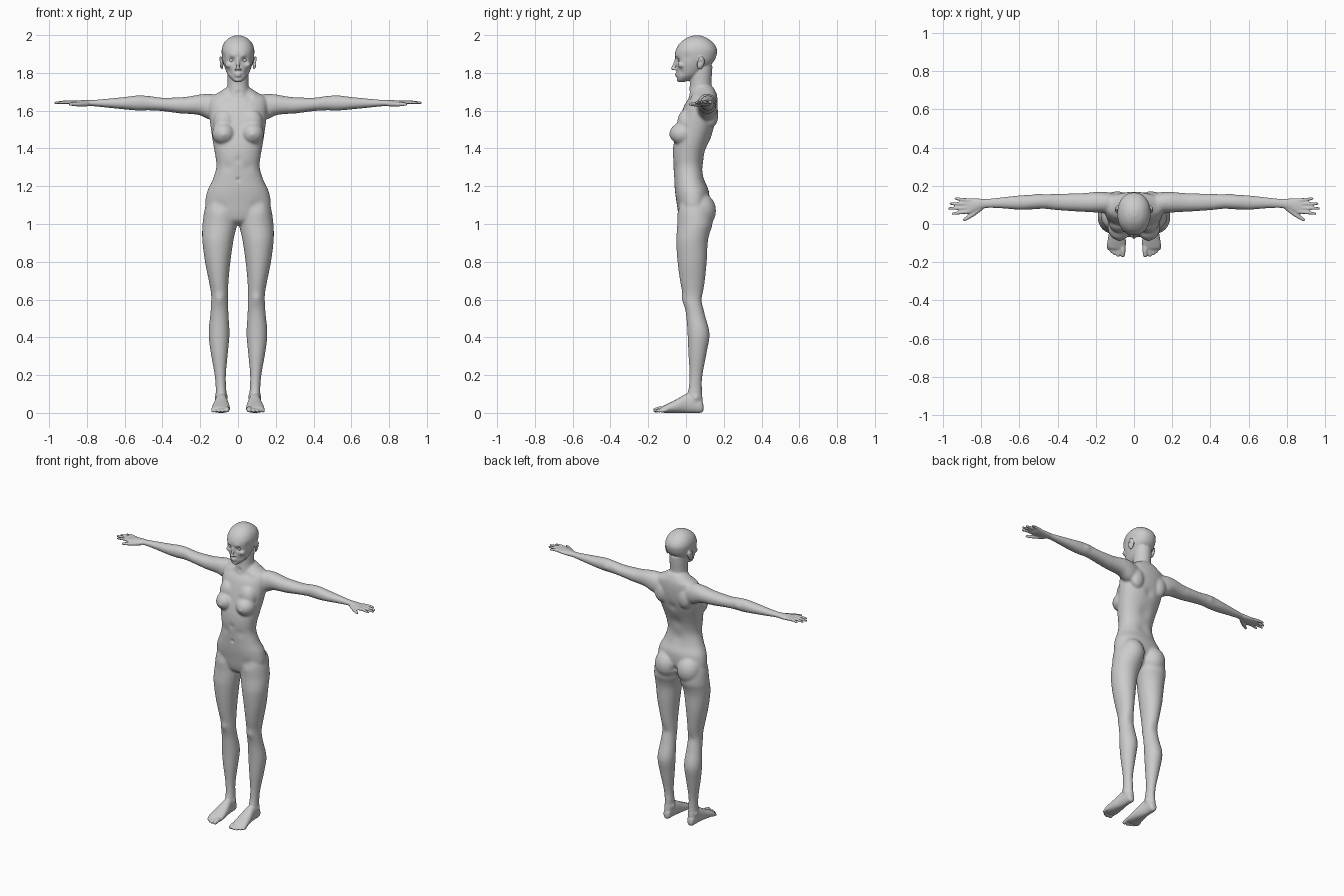
import bpy, bmesh, math
from mathutils import Vector, Matrix, kdtree

bm = bmesh.new()


def spline(rows, steps=5):
    """Catmull-Rom interpolation through rows of numbers."""
    out = []
    for i in range(len(rows) - 1):
        p0, p1 = rows[max(i - 1, 0)], rows[i]
        p2, p3 = rows[i + 1], rows[min(i + 2, len(rows) - 1)]
        for s in range(steps):
            t = s / steps
            out.append([0.5 * (2 * b + (c - a) * t + (2 * a - 5 * b + 4 * c - d) * t * t
                               + (3 * b - a - 3 * c + d) * t ** 3)
                        for a, b, c, d in zip(p0, p1, p2, p3)])
    return out + [list(rows[-1])]


def loft(axis, rows, n=40, power=2.2):
    """Skin rounded sections; row = (position, a min, a max, b min, b max)."""
    a, b = [k for k in range(3) if k != axis]
    rings = []
    for pos, a0, a1, b0, b1 in spline(rows):
        ring = []
        for i in range(n):
            c, s = math.cos(math.tau * i / n), math.sin(math.tau * i / n)
            v = [0, 0, 0]
            v[axis] = pos
            v[a] = (a0 + a1) / 2 + (a1 - a0) / 2 * math.copysign(abs(c) ** (2 / power), c)
            v[b] = (b0 + b1) / 2 + (b1 - b0) / 2 * math.copysign(abs(s) ** (2 / power), s)
            ring.append(bm.verts.new(v))
        rings.append(ring)
    for r, q in zip(rings, rings[1:]):
        for i in range(n):
            bm.faces.new((r[i], r[(i + 1) % n], q[(i + 1) % n], q[i]))
    bm.faces.new(rings[0][::-1])
    bm.faces.new(rings[-1])


def blob(loc, size, rot=(0, 0, 0), seg=20):
    m = Matrix.Translation(loc)
    for ang, ax in zip(rot, 'XYZ'):
        m = m @ Matrix.Rotation(ang, 4, ax)
    m = m @ Matrix.Diagonal((*size, 1))
    bmesh.ops.create_uvsphere(bm, u_segments=seg, v_segments=seg // 2, radius=1, matrix=m)


def digit(*pts):
    """Rounded tapering tube through (x, y, z, radius) points."""
    for x, y, z, r in spline(pts, 9):
        blob((x, y, z), (r, r, r), seg=12)


# Leg
loft(2, [(1.14, .03, .150, -.03, .11), (1.08, .010, .176, -.045, .135),
         (1.0, .006, .188, -.046, .140), (.95, .016, .190, -.05, .125),
         (.9, .026, .188, -.052, .115), (.8, .040, .175, -.045, .11),
         (.7, .050, .155, -.032, .10), (.63, .052, .143, -.018, .09),
         (.58, .052, .143, -.012, .088), (.52, .050, .147, 0, .1),
         (.42, .045, .156, .008, .125), (.32, .053, .145, .012, .11),
         (.2, .064, .124, .018, .088), (.12, .062, .118, .012, .083),
         (.07, .060, .118, 0, .088), (.02, .066, .113, .01, .085)], power=2)
# Foot and toes
loft(1, [(.092, .078, .102, .012, .045), (.08, .066, .113, .001, .07),
         (.04, .062, .118, 0, .1), (0, .055, .122, 0, .1), (-.05, .046, .132, 0, .072),
         (-.1, .042, .14, 0, .047), (-.125, .046, .137, .002, .034), (-.135, .06, .12, .006, .026)])
for x, y, r in ((.059, -.162, .0145), (.083, -.164, .010), (.102, -.156, .0095),
                (.119, -.145, .009), (.134, -.130, .0085)):
    digit((x * .9 + .008, -.10, .022, r), (x, y + .025, r + .006, r), (x, y, r, r * .9))
# Arm and palm
loft(0, [(.10, .06, .16, 1.55, 1.68), (.15, .057, .168, 1.552, 1.689),
         (.2, .06, .168, 1.575, 1.686), (.25, .063, .163, 1.582, 1.677),
         (.3, .066, .16, 1.585, 1.671), (.4, .073, .157, 1.598, 1.668),
         (.47, .08, .155, 1.602, 1.677), (.53, .077, .153, 1.601, 1.68),
         (.6, .075, .149, 1.607, 1.672), (.7, .083, .138, 1.617, 1.662),
         (.77, .084, .131, 1.624, 1.656), (.81, .074, .133, 1.623, 1.656),
         (.85, .056, .135, 1.626, 1.654), (.88, .054, .134, 1.630, 1.652),
         (.892, .062, .126, 1.635, 1.648)], power=2.1)
# Fingers and thumb
for y0, y1, tip in ((.065, .054, .948), (.084, .081, .968), (.105, .107, .960), (.124, .133, .933)):
    digit((.86, y0, 1.642, .011), ((.87 + tip) / 2, (y0 + y1) / 2, 1.645, .0095), (tip, y1, 1.641, .0072))
digit((.80, .085, 1.636, .014), (.845, .05, 1.634, .0125), (.888, .022, 1.634, .0085))
# Breast, buttock, shoulder blade, ear
blob((.076, -.018, 1.478), (.062, .070, .060))
blob((.072, .005, 1.535), (.060, .052, .075))
blob((.083, .070, 1.070), (.084, .090, .098))
blob((.088, .135, 1.58), (.05, .037, .07))
blob((.089, .078, 1.853), (.008, .021, .037), (-.2, .12, .35))
# Cheekbone and nostril
blob((.046, -.022, 1.842), (.022, .022, .018))
blob((.010, -.061, 1.820), (.0075, .010, .007))

# Mirror all the side parts
dup = bmesh.ops.duplicate(bm, geom=bm.verts[:] + bm.edges[:] + bm.faces[:])['geom']
bmesh.ops.scale(bm, vec=(-1, 1, 1), verts=[g for g in dup if isinstance(g, bmesh.types.BMVert)])
bmesh.ops.reverse_faces(bm, faces=[g for g in dup if isinstance(g, bmesh.types.BMFace)])


def centred(rows, power=2.2):
    loft(2, [(z, -w, w, f, b) for z, w, f, b in rows], power=power)


# Torso
centred([(.995, .05, 0, .06), (1.02, .11, -.03, .09), (1.06, .155, -.042, .11),
         (1.1, .174, -.048, .122), (1.17, .164, -.058, .122), (1.23, .136, -.062, .1),
         (1.3, .115, -.066, .09), (1.36, .12, -.07, .098), (1.42, .131, -.066, .117),
         (1.5, .143, -.048, .148), (1.57, .152, -.03, .163), (1.63, .155, -.008, .168),
         (1.67, .148, .018, .166), (1.695, .105, .03, .16), (1.725, .06, .045, .145)])
# Neck
centred([(1.62, .08, .03, .15), (1.67, .066, .014, .15), (1.70, .06, .016, .142),
         (1.74, .055, .020, .134), (1.80, .056, .020, .138), (1.84, .055, .03, .14)], 2)
# Head
centred([(1.752, .016, -.036, -.008), (1.762, .030, -.046, .02), (1.785, .051, -.049, .065),
         (1.82, .067, -.051, .105), (1.86, .080, -.054, .147), (1.90, .086, -.058, .163),
         (1.93, .085, -.050, .162), (1.96, .073, -.030, .143), (1.985, .048, .003, .11),
         (1.998, .016, .04, .075)])
# Nose, lips, chin
digit((0, -.052, 1.875, .007), (0, -.061, 1.848, .0075), (0, -.070, 1.823, .0095))
blob((0, -.050, 1.795), (.020, .010, .0055))
blob((0, -.049, 1.784), (.017, .010, .0055))
blob((0, -.036, 1.764), (.018, .014, .012))

# Fuse everything into one skin
mesh = bpy.data.meshes.new("body")
bm.to_mesh(mesh)
bm.free()
body = bpy.data.objects.new("body", mesh)
bpy.context.collection.objects.link(body)


def bake(obj):
    deps = bpy.context.evaluated_depsgraph_get()
    new = bpy.data.meshes.new_from_object(obj.evaluated_get(deps))
    obj.modifiers.clear()
    obj.data = new


rm = body.modifiers.new("skin", 'REMESH')
rm.mode, rm.voxel_size = 'VOXEL', 0.0046
sm = body.modifiers.new("soften", 'SMOOTH')
sm.factor, sm.iterations = 0.5, 4
bake(body)

# Blend the joins of torso and limbs more strongly
group = body.vertex_groups.new(name="blend")
group.add([v.index for v in body.data.vertices
           if abs(v.co.x) < .3 and .12 < v.co.z < 1.74], 1.0, 'REPLACE')
sm = body.modifiers.new("blend", 'SMOOTH')
sm.factor, sm.iterations, sm.vertex_group = 0.5, 30, "blend"
bake(body)

# Soft pushes: x, y, z, radius, then the offset
face = [(.033, -.048, 1.868, .015, 0, .012, 0), (.030, -.052, 1.892, .013, 0, -.004, 0),
        (.050, -.03, 1.805, .018, -.003, .005, 0), (.014, -.05, 1.772, .009, 0, .002, 0),
        (.097, .072, 1.855, .010, -.006, 0, 0), (.082, .0, 1.885, .022, -.004, 0, 0)]
form = [(.098, -.015, .605, .028, 0, -.007, 0), (.098, .09, .60, .03, 0, -.005, 0),
        (.06, .05, .085, .015, -.006, 0, 0), (.12, .055, .08, .015, .006, 0, 0),
        (.075, .075, .13, .02, 0, .003, 0), (.06, .01, 1.672, .018, 0, .006, 0),
        (.09, .025, 1.685, .016, 0, -.005, .002), (0, .165, 1.5, .03, 0, -.010, 0),
        (0, .12, 1.38, .04, 0, -.008, 0), (0, .09, 1.27, .04, 0, -.006, 0),
        (0, -.066, 1.235, .010, 0, .008, 0), (0, -.068, 1.34, .018, 0, .004, 0),
        (.055, -.06, 1.30, .025, 0, .003, 0), (.076, -.088, 1.472, .012, 0, -.004, 0),
        (.10, -.04, 1.09, .03, 0, .006, 0), (0, .02, 1.69, .016, 0, .006, 0),
        (0, .13, 1.06, .02, 0, -.015, 0), (.5, .155, 1.64, .02, 0, .004, 0)]
verts = body.data.vertices
tree = kdtree.KDTree(len(verts))
for v in verts:
    tree.insert(v.co, v.index)
tree.balance()
for x, y, z, r, dx, dy, dz in face + form:
    for s in ((1, -1) if x else (1,)):
        for _, i, d in tree.find_range((x * s, y, z), r * 2.5):
            verts[i].co += Vector((dx * s, dy, dz)) * math.exp(-(d / r) ** 2)
for v in verts:
    v.co.z = max(v.co.z, 0)
body.data.shade_smooth()

# Eyes
for side, s in (("left", 1), ("right", -1)):
    bpy.ops.mesh.primitive_uv_sphere_add(segments=24, ring_count=16, radius=.0135,
                                         location=(.033 * s, -.029, 1.867))
    bpy.context.object.name = side + "_eye"
    bpy.ops.object.shade_smooth()
